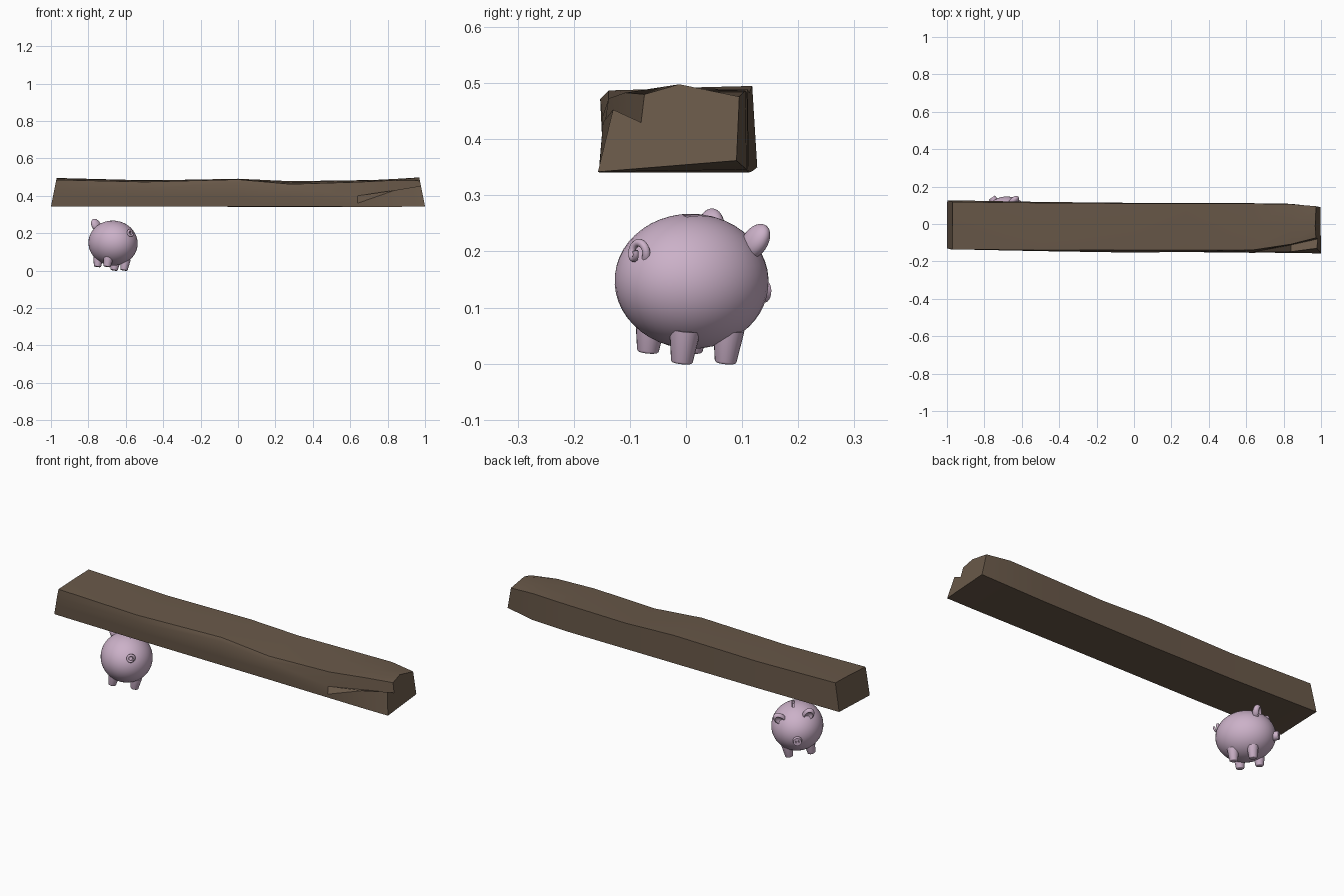
import bpy, bmesh, math
from mathutils import Matrix, Vector

cube = bpy.data.objects.get("Cube")
if cube:
    bpy.data.objects.remove(cube, do_unlink=True)


def material(name, rgb):
    m = bpy.data.materials.new(name)
    m.use_nodes = True
    m.diffuse_color = (*rgb, 1)
    bsdf = next(n for n in m.node_tree.nodes if n.type == 'BSDF_PRINCIPLED')
    bsdf.inputs["Base Color"].default_value = (*rgb, 1)
    bsdf.inputs["Roughness"].default_value = 0.7
    return m


WOOD = material("dark_wood", (0.14, 0.098, 0.066))
PINK = material("mauve_pink", (0.60, 0.44, 0.58))

# The pig stands turned and rolled towards its right side
PIG = (Matrix.Translation((-0.668, 0.01, 0.147))
       @ Matrix.Rotation(math.radians(34), 4, 'Z')
       @ Matrix.Rotation(math.radians(10), 4, 'Y'))


def activate(ob):
    bpy.ops.object.select_all(action='DESELECT')
    ob.select_set(True)
    bpy.context.view_layer.objects.active = ob


def finish(name, bm, mat, matrix=Matrix()):
    bmesh.ops.recalc_face_normals(bm, faces=bm.faces)
    bm.transform(matrix)
    me = bpy.data.meshes.new(name)
    bm.to_mesh(me)
    bm.free()
    me.materials.append(mat)
    ob = bpy.data.objects.new(name, me)
    bpy.context.collection.objects.link(ob)
    return ob


def smooth(ob, angle=40):
    activate(ob)
    bpy.ops.object.shade_smooth_by_angle(angle=math.radians(angle))


def place(loc, rot=(0, 0, 0), scale=(1, 1, 1)):
    r = (Matrix.Rotation(math.radians(rot[2]), 4, 'Z')
         @ Matrix.Rotation(math.radians(rot[1]), 4, 'Y')
         @ Matrix.Rotation(math.radians(rot[0]), 4, 'X'))
    return PIG @ Matrix.Translation(loc) @ r @ Matrix.Diagonal((*scale, 1))


def ball(name, matrix, u=24, v=16):
    bm = bmesh.new()
    bmesh.ops.create_uvsphere(bm, u_segments=u, v_segments=v, radius=1)
    return finish(name, bm, PINK, matrix)


def cone(name, matrix, r1, r2, depth, bevel=0.004):
    bm = bmesh.new()
    bmesh.ops.create_cone(bm, cap_ends=True, segments=20, radius1=r1,
                          radius2=r2, depth=depth)
    rim = [e for e in bm.edges if all(v.co.z < 0 for v in e.verts)]
    bmesh.ops.bevel(bm, geom=rim, offset=bevel, segments=3, profile=0.5,
                    affect='EDGES')
    return finish(name, bm, PINK, matrix)


def carve(ob, cutter):
    mod = ob.modifiers.new("carve", 'BOOLEAN')
    mod.operation = 'DIFFERENCE'
    mod.object = cutter
    activate(ob)
    bpy.ops.object.modifier_apply(modifier=mod.name)
    bpy.data.objects.remove(cutter, do_unlink=True)


# Beam: rough sections lofted along x, each listed from the front bottom corner
# over the splintered lip, notch, top and back down to the back bottom corner
SECTIONS = [
    (-1.00, [(-.130, .342), (-.133, .40), (-.135, .44), (-.135, .485),
             (0, .492), (.118, .495), (.127, .350)]),
    (-0.50, [(-.140, .342), (-.143, .39), (-.145, .44), (-.140, .474),
             (0, .481), (.113, .483), (.118, .343)]),
    (0.00, [(-.145, .342), (-.149, .39), (-.153, .472), (-.138, .487),
            (0, .491), (.110, .489), (.113, .341)]),
    (0.28, [(-.148, .342), (-.150, .39), (-.149, .44), (-.138, .462),
            (0, .472), (.110, .478), (.112, .341)]),
    (0.64, [(-.152, .341), (-.154, .36), (-.149, .40), (-.138, .473),
            (0, .480), (.109, .483), (.111, .341)]),
    (0.84, [(-.155, .341), (-.148, .43), (-.112, .42), (-.108, .483),
            (-.01, .490), (.106, .487), (.108, .346)]),
    (1.00, [(-.157, .342), (-.130, .453), (-.080, .430), (-.074, .480),
            (-.012, .498), (.095, .476), (.090, .362)]),
]
bm = bmesh.new()
rings = []
for x, pts in SECTIONS:
    # the end cuts lean inwards towards the top
    lean = -0.03 * x if abs(x) == 1 else 0
    rings.append([bm.verts.new((x + lean * (z - .342) / .15, y, z))
                  for y, z in pts])
for a, b in zip(rings, rings[1:]):
    for i in range(len(a)):
        j = (i + 1) % len(a)
        bm.faces.new((a[i], a[j], b[j], b[i]))
bm.faces.new(rings[0])
bm.faces.new(rings[-1])
smooth(finish("wooden_beam", bm, WOOD), 25)

# Body with a coin slot along the back
body = ball("pig_body", place((0, 0, 0), scale=(.127, .142, .12)), 40, 24)
bm = bmesh.new()
bmesh.ops.create_cube(bm, size=1)
carve(body, finish("slot_cutter", bm, PINK,
                   place((0, .005, .12), scale=(.012, .065, .03))))
smooth(body)

# Legs
for side, sx in (("right", 1), ("left", -1)):
    for end, sy in (("front", 1), ("back", -1)):
        leg = cone(f"{end}_{side}_leg",
                   place((.008 + sx * .055, sy * .047, -.107)),
                   .019, .028, .06)
        smooth(leg)

# Cupped ears
for side, s in (("right", 1), ("left", -1)):
    turn = (-22, s * 32, -s * 15)
    ear = ball(f"{side}_ear", place((s * .071, .079, .084), turn,
                                    (.028, .020, .037)))
    m = place((s * .071, .079, .084), turn) @ Matrix.Translation((0, .020, 0))
    carve(ear, ball("ear_cutter",
                    m @ Matrix.Diagonal((.020, .018, .028, 1))))
    smooth(ear)

# Snout with two nostrils
snout = cone("snout", place((0, .140, -.018), (90, 0, 0)), .024, .020, .04)
snout.data.transform(PIG.inverted())
snout.data.transform(Matrix.Translation((0, .140, -.018))
                     @ Matrix.Rotation(math.pi, 4, 'Z')
                     @ Matrix.Translation((0, -.140, .018)))
snout.data.transform(PIG)
for s in (-1, 1):
    carve(snout, ball("nostril_cutter", place((s * .007, .161, -.016),
                                              scale=(.003, .006, .006)), 12, 8))
smooth(snout)

# Curly tail
cu = bpy.data.curves.new("curly_tail", 'CURVE')
cu.dimensions = '3D'
cu.bevel_depth = .008
cu.bevel_resolution = 3
cu.use_fill_caps = True
sp = cu.splines.new('POLY')
N = 30
sp.points.add(N - 1)
for i, p in enumerate(sp.points):
    t = i / (N - 1)
    a = -math.pi / 2 + t * 2.6 * math.pi
    r = .018 - .006 * t
    q = PIG @ Vector((.012 + r * math.cos(a), -.118 - .026 * t,
                      .056 + r * math.sin(a)))
    p.co = (*q, 1)
    p.radius = 1 - .35 * t
cu.materials.append(PINK)
tail = bpy.data.objects.new("curly_tail", cu)
bpy.context.collection.objects.link(tail)
activate(tail)
bpy.ops.object.convert(target='MESH')
smooth(bpy.context.view_layer.objects.active, 50)
